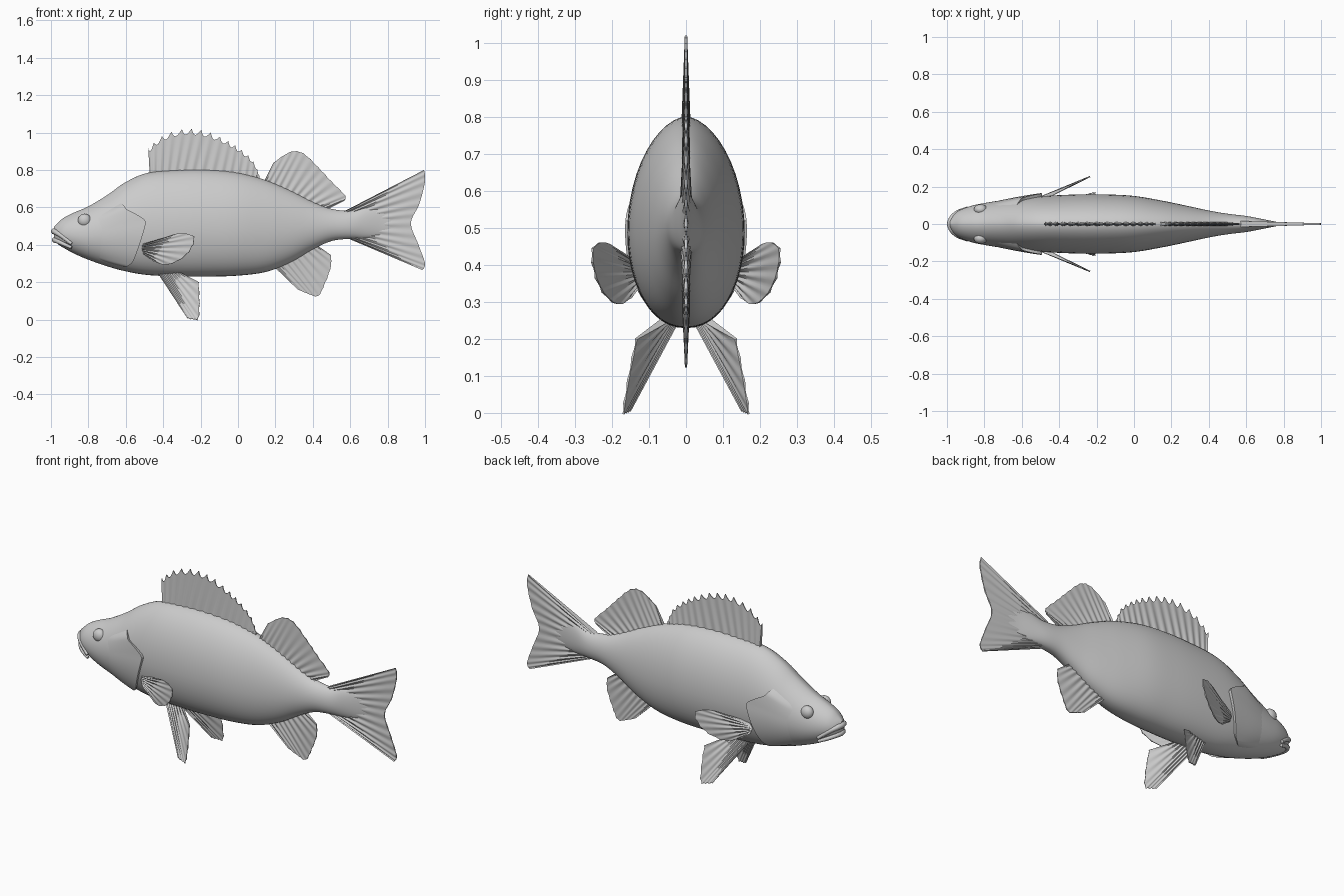
import bpy, bmesh, math
from mathutils import Vector

if "Cube" in bpy.data.objects:
    bpy.data.objects.remove(bpy.data.objects["Cube"])

skin = bpy.data.materials.new("plain_grey")
skin.diffuse_color = (0.6, 0.6, 0.6, 1)
skin.use_nodes = True
skin.node_tree.nodes["Principled BSDF"].inputs["Base Color"].default_value = skin.diffuse_color


def spline(pts, t):
    """Smooth curve through pts, t from 0 to 1."""
    n = len(pts) - 1
    i = min(int(t * n), n - 1)
    f = t * n - i
    a, b, c, d = (pts[max(0, min(n, i + k))] for k in (-1, 0, 1, 2))
    return [0.5 * (2 * q + (r - p) * f + (2 * p - 5 * q + 4 * r - s) * f * f
                   + (3 * q - p - 3 * r + s) * f ** 3) for p, q, r, s in zip(a, b, c, d)]


def make(name, verts, faces, mirror=False, angle=40):
    me = bpy.data.meshes.new(name)
    me.from_pydata(verts, [], faces)
    bm = bmesh.new()
    bm.from_mesh(me)
    bmesh.ops.remove_doubles(bm, verts=bm.verts, dist=1e-5)
    bmesh.ops.recalc_face_normals(bm, faces=bm.faces)
    for f in bm.faces:
        f.smooth = True
    bm.to_mesh(me)
    bm.free()
    me.set_sharp_from_angle(angle=math.radians(angle))
    me.materials.append(skin)
    ob = bpy.data.objects.new(name, me)
    bpy.context.collection.objects.link(ob)
    if mirror:
        mod = ob.modifiers.new("mirror", "MIRROR")
        mod.use_axis = (False, True, False)
        mod.use_mirror_merge = False
    return ob


def grid(rows, cols, off=0):
    return [(off + r * cols + c, off + r * cols + c + 1,
             off + (r + 1) * cols + c + 1, off + (r + 1) * cols + c)
            for r in range(rows - 1) for c in range(cols - 1)]


# Body sections: x, top z, bottom z, half width
SECTIONS = [
    (-.985, .495, .43, .02), (-.965, .515, .405, .05), (-.93, .545, .382, .075),
    (-.87, .575, .35, .097), (-.80, .605, .32, .112), (-.70, .665, .285, .128),
    (-.60, .735, .258, .14), (-.48, .785, .238, .15), (-.30, .80, .23, .158),
    (-.15, .80, .23, .158), (0, .785, .235, .15), (.15, .745, .255, .125),
    (.28, .69, .305, .098), (.40, .63, .375, .072), (.50, .592, .42, .055),
    (.60, .582, .432, .043), (.68, .60, .435, .028), (.76, .59, .45, .012),
    (.82, .55, .48, .004)]


def skin_point(sec, a, grow=0):
    """Point on a body section; a = 0 at the back, pi at the belly."""
    x, zt, zb, w = sec
    zm = zb + .45 * (zt - zb)
    c, s = math.cos(a), math.sin(a)
    h = (zt - zm if c > 0 else zm - zb) + grow
    y = math.copysign(abs(s) ** (1.15 if c > 0 else .92), s) * (w + grow)
    return (x, y, zm + h * c)


def section_at(x):
    lo, hi = 0, 1
    for _ in range(30):
        m = (lo + hi) / 2
        lo, hi = (m, hi) if spline(SECTIONS, m)[0] < x else (lo, m)
    return spline(SECTIONS, lo)


# Body
R, C = 91, 48
verts = [skin_point(spline(SECTIONS, r / (R - 1)), 2 * math.pi * c / C)
         for r in range(R) for c in range(C)]
faces = [(r * C + c, r * C + (c + 1) % C, (r + 1) * C + (c + 1) % C, (r + 1) * C + c)
         for r in range(R - 1) for c in range(C)]
faces += [tuple(range(C)), tuple(range((R - 1) * C, R * C))]
make("body", verts, faces)

# Gill covers: raised plates that follow the body and end in a pointed edge
EDGE = [(50, -.63), (66, -.595), (82, -.49), (104, -.52), (136, -.565), (156, -.63)]


def edge_x(deg):
    for (a, x0), (b, x1) in zip(EDGE, EDGE[1:]):
        if deg <= b:
            return x0 + (x1 - x0) * (deg - a) / (b - a)
    return EDGE[-1][1]


verts, U, S = [], 13, 36
for i in range(S):
    s = i / (S - 1)
    deg = 50 + 106 * s
    for j in range(U):
        u = min(1, j / (U - 2))
        lift = -.004 + .02 * u * min(1, 3 * math.sin(math.pi * s))
        if j == U - 1:
            lift = -.012
        sec = section_at(-.78 + (edge_x(deg) + .78) * u)
        verts.append(skin_point(sec, math.radians(deg), lift))
make("gill_cover", verts, grid(S, U), True, 35)


# Fins: sheets of rays between a base curve and a tip curve
def fin(name, base, tip, rays, thick, normal=(0, 1, 0), notch=0.0, mirror=False):
    cols, rows = rays * 6 + 1, 8
    nrm = Vector(normal).normalized()
    verts = []
    for side in (1, -1):
        for r in range(rows):
            for c in range(cols):
                t, v = c / (cols - 1), r / (rows - 1)
                ph = c / 6
                b, e = Vector(spline(base, t)), Vector(spline(tip, t))
                p = b.lerp(e, v * (1 - notch * abs(math.sin(math.pi * ph))))
                half = thick * (1 - .75 * v) * (.7 + .3 * math.cos(2 * math.pi * ph))
                verts.append(p + nrm * side * half)
    n = rows * cols
    faces = grid(rows, cols) + grid(rows, cols, n)
    rim = ([c for c in range(cols)] + [r * cols + cols - 1 for r in range(1, rows)]
           + [n - 1 - c for c in range(1, cols)] + [r * cols for r in range(rows - 2, 0, -1)])
    faces += [(a, b, b + n, a + n) for a, b in zip(rim, rim[1:] + rim[:1])]
    make(name, verts, faces, mirror)


def flat(*pts):
    return [(x, 0, z) for x, z in pts]


fin("spiny_back_fin", flat((-.47, .74), (-.3, .77), (-.05, .76), (.115, .72)),
    flat((-.48, .915), (-.40, .985), (-.285, 1.02), (-.175, 1.01), (-.07, .965),
         (.01, .915), (.08, .85), (.115, .77)), 15, .013, notch=.13)
fin("soft_back_fin", flat((.13, .72), (.3, .655), (.47, .585)),
    flat((.19, .84), (.28, .897), (.35, .89), (.43, .815), (.5, .74), (.573, .665), (.57, .635)),
    12, .012, notch=.015)
fin("belly_rear_fin", flat((.19, .285), (.3, .34), (.42, .40)),
    flat((.32, .16), (.38, .135), (.43, .125), (.465, .19), (.497, .28), (.497, .345)),
    9, .012, notch=.015)
fin("tail_fin", flat((.57, .58), (.60, .54), (.60, .47), (.58, .437)),
    flat((.995, .80), (1, .74), (.97, .62), (.925, .515), (.965, .40), (1, .30), (.985, .265)),
    12, .016)
fin("chest_fin", [(-.505, .13, .405), (-.51, .13, .38), (-.50, .13, .35)],
    [(-.40, .18, .435), (-.31, .22, .462), (-.235, .253, .445), (-.245, .25, .385),
     (-.30, .225, .325), (-.38, .185, .293), (-.45, .15, .31)],
    9, .013, (-.42, 1, 0), .02, True)
fin("belly_front_fin", [(-.43, .03, .25), (-.38, .04, .255), (-.32, .05, .255)],
    [(-.27, .152, .005), (-.24, .162, .0), (-.21, .17, .005), (-.205, .155, .1), (-.21, .135, .20)],
    7, .012, (-.3, 1, .5), .02, True)


# Lips: tubes bent round the snout
def lip(name, half, radius):
    cu = bpy.data.curves.new(name, "CURVE")
    cu.dimensions = "3D"
    cu.bevel_depth, cu.bevel_resolution, cu.use_fill_caps = radius, 3, True
    pts = [(x, -y, z) for x, y, z in half[:0:-1]] + half
    sp = cu.splines.new("POLY")
    sp.points.add(24)
    for i, p in enumerate(sp.points):
        p.co = (*spline(pts, i / 24), 1)
        p.radius = 1 - .5 * abs(i - 12) / 12
    sp.use_smooth = True
    cu.materials.append(skin)
    bpy.context.collection.objects.link(bpy.data.objects.new(name, cu))


lip("upper_lip", [(-.983, 0, .472), (-.972, .035, .466), (-.94, .064, .445), (-.89, .085, .405)], .017)
lip("lower_lip", [(-.979, 0, .426), (-.968, .033, .421), (-.935, .062, .405), (-.89, .08, .385)], .016)

# Eyes
bm = bmesh.new()
bmesh.ops.create_uvsphere(bm, u_segments=24, v_segments=14, radius=.036)
bm.verts.ensure_lookup_table()
eye_verts = [(v.co.x - .82, v.co.y * .8 + .077, v.co.z + .53) for v in bm.verts]
eye_faces = [tuple(v.index for v in f.verts) for f in bm.faces]
bm.free()
make("eye", eye_verts, eye_faces, True)
